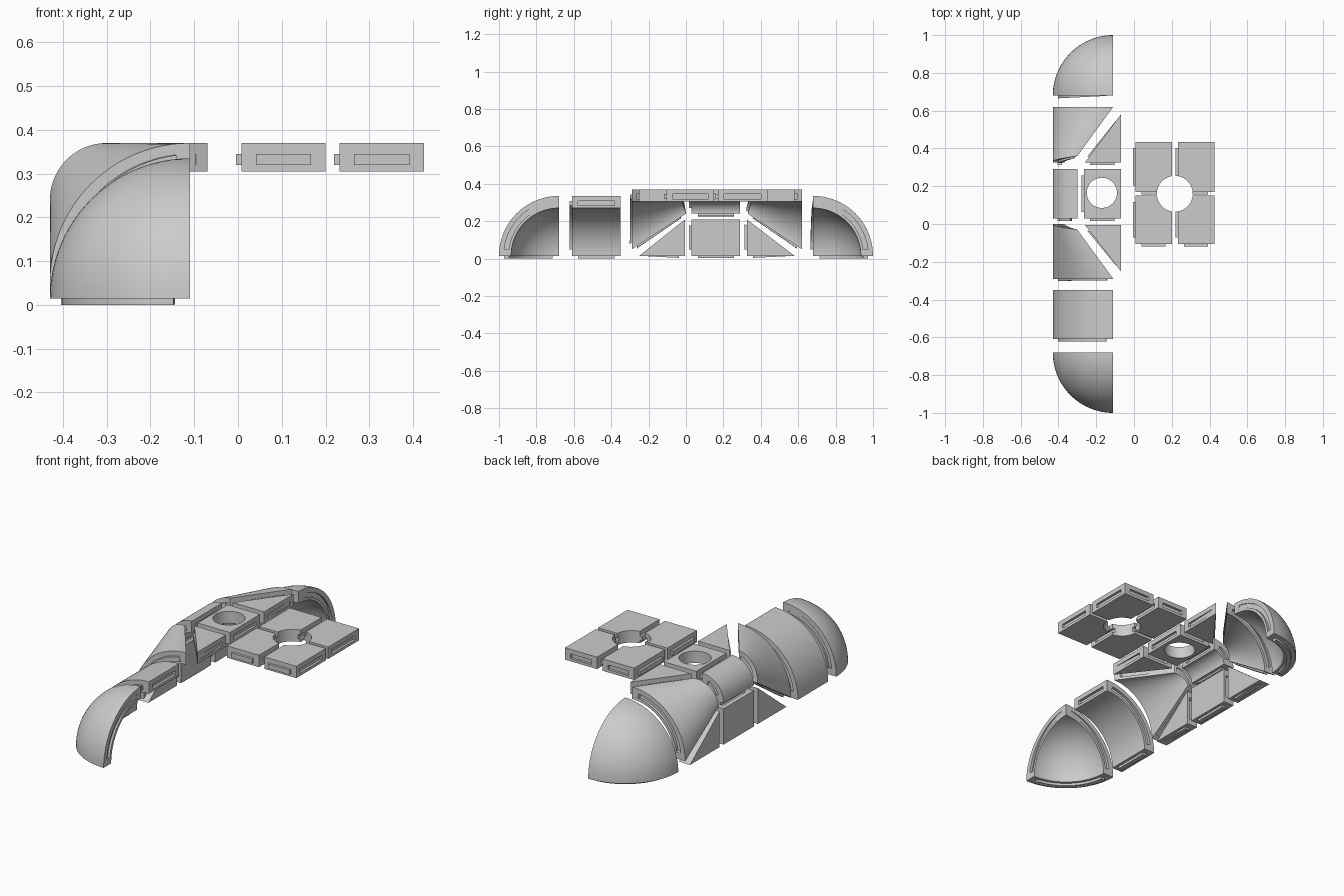
import bpy, bmesh
from math import sin, cos, pi
from mathutils import Vector as V

if "Cube" in bpy.data.objects:
    bpy.data.objects.remove(bpy.data.objects["Cube"])

T = 0.065      # panel thickness
D = 0.013      # tongue / groove depth


def solid(name, f, nu, nv, ur=(0, 1), vr=(0, 1), wr=(0, 1)):
    """Closed solid from a mapping f(u, v, w); w runs from inner to outer skin."""
    bm = bmesh.new()
    lerp = lambda r, t: r[0] + (r[1] - r[0]) * t
    g = [[[bm.verts.new(f(lerp(ur, i / nu), lerp(vr, j / nv), w))
           for j in range(nv + 1)] for i in range(nu + 1)] for w in wr]
    for i in range(nu):
        for j in range(nv):
            for s in g:
                bm.faces.new((s[i][j], s[i + 1][j], s[i + 1][j + 1], s[i][j + 1]))
    for i in range(nu):
        for j in (0, nv):
            bm.faces.new((g[0][i][j], g[0][i + 1][j], g[1][i + 1][j], g[1][i][j]))
    for j in range(nv):
        for i in (0, nu):
            bm.faces.new((g[0][i][j], g[0][i][j + 1], g[1][i][j + 1], g[1][i][j]))
    bmesh.ops.remove_doubles(bm, verts=bm.verts, dist=1e-5)
    bmesh.ops.recalc_face_normals(bm, faces=bm.faces)
    me = bpy.data.meshes.new(name)
    bm.to_mesh(me)
    bm.free()
    ob = bpy.data.objects.new(name, me)
    bpy.context.collection.objects.link(ob)
    return ob


def cut(ob, cutter):
    m = ob.modifiers.new("cut", 'BOOLEAN')
    m.operation, m.solver, m.object = 'DIFFERENCE', 'EXACT', cutter
    bpy.context.view_layer.update()
    dg = bpy.context.evaluated_depsgraph_get()
    me = bpy.data.meshes.new_from_object(ob.evaluated_get(dg))
    ob.modifiers.clear()
    ob.data = me
    bpy.data.objects.remove(cutter)


def drill(ob, x, y, r):
    bpy.ops.mesh.primitive_cylinder_add(vertices=48, radius=r, depth=1, location=(x, y, 0.3))
    cut(ob, bpy.context.object)


def part(name, f, nu=1, nv=1, tabs="", slots="", hole=None):
    """Panel with tongues and grooves on the named sides (u0 u1 v0 v1)."""
    body = solid(name, f, nu, nv)
    lu = (f(1, 0, .5) - f(0, 0, .5)).length
    lv = (f(1, 1, .5) - f(1, 0, .5)).length
    du, dv, mu, mv = D / lu, D / lv, .033 / lu, .033 / lv

    def strip(side, lo, hi):
        a, end = side
        e, s = int(end), (1 if end == "1" else -1)
        rng = lambda d: tuple(sorted((e + s * lo * d, e + s * hi * d)))
        if a == "u":
            return solid(name, f, 1, nv, rng(du), (mv, 1 - mv), (.23, .61))
        return solid(name, f, nu, 1, (mu, 1 - mu), rng(dv), (.23, .61))

    for s in slots.split():
        cut(body, strip(s, -1, 1))
    pieces = [body] + [strip(s, 0, 1) for s in tabs.split()]
    if hole:
        for p in pieces:
            drill(p, *hole)
    bpy.ops.object.select_all(action='DESELECT')
    for p in pieces:
        p.select_set(True)
    bpy.context.view_layer.objects.active = body
    if len(pieces) > 1:
        bpy.ops.object.join()
    bpy.ops.object.shade_smooth_by_angle(angle=0.5)
    return body


def flat(a, b, c, d, off):
    a, b, c, d, off = map(V, (a, b, c, d, off))
    return lambda u, v, w: (a.lerp(b, u)).lerp(d.lerp(c, u), v) + off * w


def deck(*pts):      # horizontal panel from xy corners
    return flat(*[(x, y, .305) for x, y in pts], (0, 0, T))


def wall(*pts):      # upright panel from yz corners
    return flat(*[(-.365, y, z) for y, z in pts], (-T, 0, 0))


def rect(x0, y0, x1, y1):
    return (x0, y0), (x1, y0), (x1, y1), (x0, y1)


def arch(y0, y1, cx, cz, r):      # quarter barrel running along y
    def f(u, v, w):
        q, a = r - T * (1 - w), v * pi / 2
        return V((cx - q * cos(a), y0 + (y1 - y0) * u, cz + q * sin(a)))
    return f


def octant(s):       # eighth of a sphere
    def f(u, v, w):
        q, a, e = .32 - T * (1 - w), u * pi / 2, v * pi / 2
        return V((-.11 - q * cos(a) * cos(e), s * (.68 + q * sin(a) * cos(e)), .015 + q * sin(e)))
    return f


def flare(s):        # tapered shell joining the small and large arches
    def f(u, v, w):
        q, a = .13 + .19 * u - T * (1 - w), v * pi / 2
        y = -.03 * v * (1 - u) - .29 * u
        return V((-.30 + .19 * u - q * cos(a), y if s < 0 else .33 - y, .24 - .19 * u + q * sin(a)))
    return f


# end domes
part("dome_back", octant(1), 24, 24, "u0 v0", "u1")
part("dome_front", octant(-1), 24, 24, "v0", "u0 u1")
# barrels
part("large_barrel", arch(-.35, -.61, -.11, .015, .32), 1, 24, "u1 v0", "u0 v1")
part("small_barrel", arch(.29, .03, -.30, .24, .13), 1, 20, "u1 v0", "u0 v1")
# tapered shells
part("flare_front", flare(-1), 8, 24, "u1 v0", "u0 v1")
part("flare_back", flare(1), 8, 24, "u0 v0", "u1 v1")
# side walls
part("side_wall", wall(*rect(.03, .015, .29, .21)), 1, 1, "u0 v0", "u1 v1")
part("side_gusset_front", wall((-.25, .015), (-.005, .015), (-.005, .21), (-.25, .015)), 1, 1, "v0", "u1 v1")
part("side_gusset_back", wall((.58, .015), (.325, .015), (.325, .21), (.58, .015)), 1, 1, "v0 u1", "v1")
# roof panels
part("roof_gusset_front", deck((-.07, -.25), (-.07, -.005), (-.26, -.005), (-.07, -.25)), 1, 1, "v1", "v0 u1")
part("roof_gusset_back", deck((-.07, .58), (-.07, .325), (-.26, .325), (-.07, .58)), 1, 1, "v1 u1", "v0")
part("hatch_panel", deck(*rect(-.265, .03, -.07, .29)), 1, 1, "u0 v0", "u1 v1", (-.17, .165, .08))
# four deck panels around a shared round opening
for x0, x1, xn in ((.008, .20, "left"), (.232, .425, "right")):
    for y0, y1, yn in ((-.105, .15, "front"), (.17, .435, "back")):
        part(f"deck_{yn}_{xn}", deck(*rect(x0, y0, x1, y1)), 1, 1, "u0 v0", "u1 v1", (.216, .16, .095))
